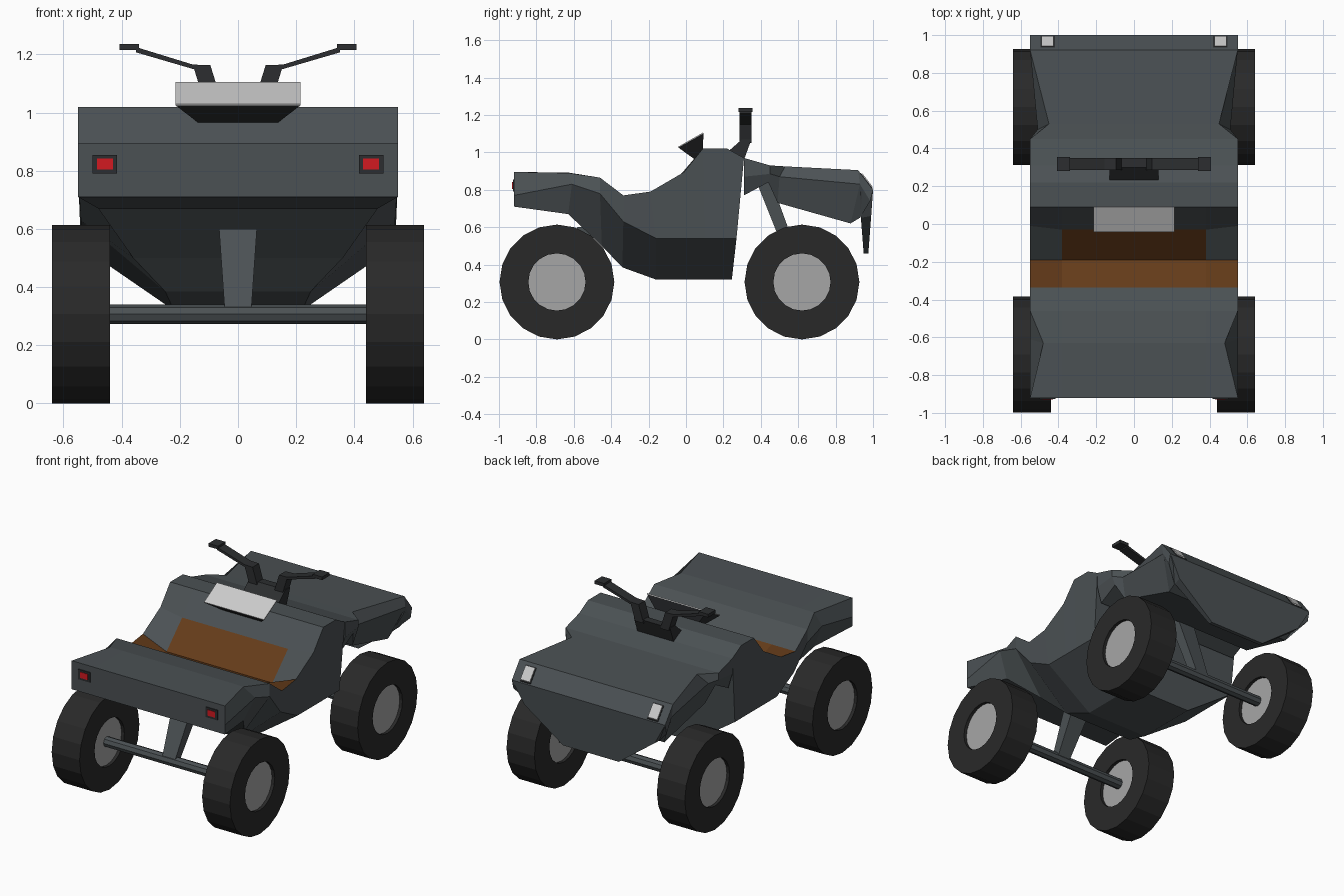
import bpy, bmesh, math
from mathutils import Matrix

if "Cube" in bpy.data.objects:
    bpy.data.objects.remove(bpy.data.objects["Cube"])


def material(name, r, g, b):
    m = bpy.data.materials.new(name)
    m.diffuse_color = (r, g, b, 1)
    m.use_nodes = True
    m.node_tree.nodes["Principled BSDF"].inputs["Base Color"].default_value = m.diffuse_color
    return m


BODY = material("slate", 0.07, 0.082, 0.088)
DARK = material("dark trim", 0.025, 0.027, 0.029)
TYRE = material("rubber", 0.022, 0.022, 0.022)
HUB = material("hub grey", 0.38, 0.38, 0.38)
LIGHT = material("pale grey", 0.55, 0.55, 0.55)
RED = material("red", 0.65, 0.01, 0.015)
SEAT = material("brown", 0.13, 0.045, 0.01)


def solid(name, rings, mat, closed=False):
    """Skin matching rings of points, capping the ends unless closed."""
    bm = bmesh.new()
    vs = [[bm.verts.new(p) for p in r] for r in rings]
    n = len(rings[0])
    pairs = list(zip(vs, vs[1:])) + ([(vs[-1], vs[0])] if closed else [])
    for a, b in pairs:
        for i in range(n):
            j = (i + 1) % n
            bm.faces.new((a[i], a[j], b[j], b[i]))
    if not closed:
        bm.faces.new(vs[0])
        bm.faces.new(vs[-1])
    bmesh.ops.recalc_face_normals(bm, faces=bm.faces)
    me = bpy.data.meshes.new(name)
    bm.to_mesh(me)
    bm.free()
    me.materials.append(mat)
    ob = bpy.data.objects.new(name, me)
    bpy.context.collection.objects.link(ob)
    return ob


def flip(pts):
    return [(-x, y, z) for x, y, z in pts]


def loft(name, halves, mat):
    """Skin mirrored half-sections."""
    return solid(name, [h + flip(h)[::-1] for h in halves], mat)


def box(name, x0, x1, y0, y1, z0, z1, mat):
    ring = lambda y: [(x0, y, z0), (x1, y, z0), (x1, y, z1), (x0, y, z1)]
    return solid(name, [ring(y0), ring(y1)], mat)


# Main body: columns are seat edge, shoulder, side, belly
body = loft("body", [
    [(.38, -.92, .895), (.55, -.92, .895), (.55, -.92, .77), (.55, -.92, .71)],
    [(.38, -.63, .892), (.48, -.63, .89), (.55, -.61, .83), (.48, -.63, .67)],
    [(.38, -.46, .865), (.55, -.46, .865), (.55, -.46, .78), (.36, -.45, .50)],
    [(.38, -.335, .77), (.55, -.335, .77), (.54, -.335, .63), (.25, -.34, .385)],
    [(.38, -.19, .72), (.55, -.19, .79), (.54, -.16, .54), (.22, -.16, .32)],
    [(.38, -.03, .88), (.55, -.01, .895), (.54, .0, .54), (.22, .0, .32)],
    [(.38, .09, 1.02), (.55, .09, 1.02), (.54, .1, .54), (.22, .1, .32)],
    [(.38, .22, 1.02), (.55, .22, 1.02), (.54, .2, .54), (.22, .2, .32)],
    [(.38, .31, .97), (.55, .31, .97), (.54, .27, .54), (.22, .245, .32)],
], BODY)

# Seat: brown faces of the recess between the shoulders
body.data.materials.append(SEAT)
for f in body.data.polygons:
    c = f.center
    if -.32 < c.y < -.05 and c.z > .7 and abs(c.x) < .48:
        if abs(c.x) < .1 or c.y < -.2:
            f.material_index = 1

# Hood with pinched front fenders: columns are top, edge, bottom
loft("hood", [
    [(.55, .31, .97), (.55, .31, .87), (.52, .31, .77)],
    [(.55, .45, .93), (.55, .45, .885), (.52, .44, .84)],
    [(.45, .53, .925), (.51, .50, .87), (.48, .49, .73)],
    [(.55, .92, .905), (.55, .93, .83), (.46, .88, .62)],
    [(.55, 1.0, .80), (.55, .985, .74), (.46, .93, .65)],
], BODY)

# Front shield tapering to the nose
loft("front_shield", [
    [(.54, .93, .79), (.46, .935, .65), (.2, .95, .46)],
    [(.55, 1.0, .80), (.47, .99, .66), (.2, .975, .46)],
], BODY)

# Dash panel: dark wedge and pale screen
loft("dash", [
    [(.13, .05, .96), (.13, .09, .98)],
    [(.215, -.04, 1.025), (.215, .093, 1.1)],
], DARK)
loft("screen", [
    [(.215, -.04, 1.025), (.215, .093, 1.1)],
    [(.215, -.042, 1.03), (.215, .091, 1.106)],
], LIGHT)

# Handlebar base
solid("handlebar_base", [[(x, .22, 1.0), (x, .30, 1.07), (x, .35, 1.07), (x, .31, .96)]
                         for x in (-.13, .13)], DARK)

# Handlebars, tail lights, headlights on both sides
for s, side in ((1, "right"), (-1, "left")):
    def prism(name, pts, y0, y1, mat):
        solid(name, [[(s * x, y, z) for x, z in pts] for y in (y0, y1)], mat)

    def rect(x0, x1, z0, z1):
        return [(x0, z0), (x1, z0), (x1, z1), (x0, z1)]

    prism(side + "_stem", [(.06, 1.05), (.12, 1.05), (.155, 1.163), (.095, 1.163)], .285, .35, DARK)
    prism(side + "_handlebar", [(.095, 1.15), (.155, 1.15), (.35, 1.207), (.35, 1.225), (.155, 1.165), (.095, 1.163)],
          .285, .35, DARK)
    prism(side + "_grip", rect(.34, .408, 1.215, 1.236), .28, .355, DARK)
    prism(side + "_tail_light_frame", rect(.416, .5, .79, .855), -.926, -.90, DARK)
    prism(side + "_tail_light", rect(.43, .485, .804, .842), -.929, -.91, RED)
    for grow, lift, mat, part in ((.006, .003, DARK, "headlight_frame"), (0, .006, LIGHT, "headlight")):
        x0, x1 = s * (.425 - grow), s * (.49 + grow)
        y0, z0, y1, z1 = .937 - grow, .882 + grow, .99 + grow * .6, .813 - grow
        solid(side + "_" + part, [[(x, y0, z0 - .01), (x, y1, z1 - .01),
                                   (x, y1 + lift, z1 + lift), (x, y0 + lift, z0 + lift)]
                                  for x in (x0, x1)], mat)

# Wheels, axles and struts
def circle(r, x, cy, n):
    return [(x, cy + r * math.cos(2 * math.pi * i / n), .307 + r * math.sin(2 * math.pi * i / n))
            for i in range(n)]


for end, cy in (("rear", -.69), ("front", .62)):
    solid(end + "_axle", [circle(.033, x, cy, 8) for x in (-.46, .46)], BODY)
    for s, side in ((1, "right"), (-1, "left")):
        name = end + "_" + side
        solid(name + "_tyre", [circle(r, s * x, cy, 20) for r, x in
                               ((.153, .44), (.307, .44), (.307, .64), (.153, .64))], TYRE, closed=True)
        solid(name + "_hub", [circle(.153, s * x, cy, 20) for x in (.46, .62)], HUB)

loft("rear_strut", [
    [(.045, -.72, .31), (.045, -.66, .31)],
    [(.065, -.58, .60), (.065, -.48, .60)],
], BODY)
loft("front_strut", [
    [(.045, .59, .31), (.045, .65, .31)],
    [(.065, .37, .86), (.065, .45, .86)],
], BODY)
